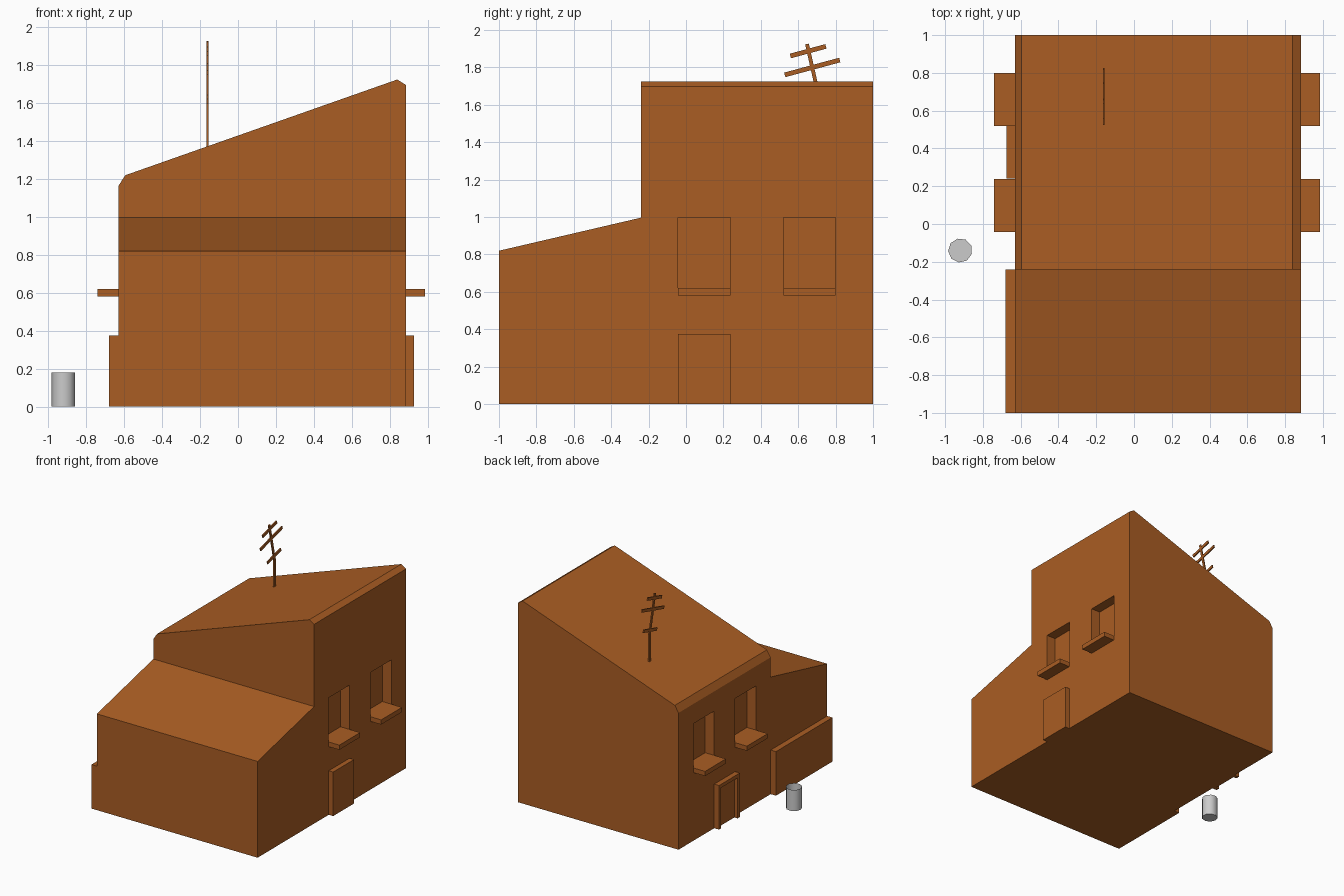
import bpy, bmesh, math
from mathutils import Vector, Matrix

if "Cube" in bpy.data.objects:
    bpy.data.objects.remove(bpy.data.objects["Cube"])

XL, XR = -0.63, 0.885          # house side walls

brown = bpy.data.materials.new("clay_brown")
brown.diffuse_color = (0.40, 0.11, 0.017, 1)
brown.use_nodes = True
brown.node_tree.nodes["Principled BSDF"].inputs["Base Color"].default_value = brown.diffuse_color


def finish(name, bm, mat=brown):
    bmesh.ops.recalc_face_normals(bm, faces=bm.faces[:])
    me = bpy.data.meshes.new(name)
    bm.to_mesh(me)
    bm.free()
    ob = bpy.data.objects.new(name, me)
    bpy.context.collection.objects.link(ob)
    if mat:
        me.materials.append(mat)
    return ob


def add_box(bm, x, y, z):
    """Axis-aligned box from (min, max) ranges."""
    c = Vector([(a + b) / 2 for a, b in (x, y, z)])
    s = [abs(b - a) for a, b in (x, y, z)]
    bmesh.ops.create_cube(bm, size=1, matrix=Matrix.Translation(c) @ Matrix.Diagonal((*s, 1)))


def boxes(name, *ranges):
    bm = bmesh.new()
    for r in ranges:
        add_box(bm, *r)
    return finish(name, bm)


# House: side profile extruded across x, then sliced by the roof slope and its two bevels
side = [(-1, 0), (1, 0), (1, 1.9), (-0.24, 1.9), (-0.24, 0.997), (-1, 0.82)]
bm = bmesh.new()
face = bm.faces.new([bm.verts.new((XL, y, z)) for y, z in side])
ext = bmesh.ops.extrude_face_region(bm, geom=[face])
bmesh.ops.translate(bm, vec=(XR - XL, 0, 0),
                    verts=[g for g in ext["geom"] if isinstance(g, bmesh.types.BMVert)])
roof = [(XL, 1.165), (-0.595, 1.22), (0.84, 1.725), (XR, 1.697)]
for (x0, z0), (x1, z1) in zip(roof, roof[1:]):
    bmesh.ops.bisect_plane(bm, geom=bm.verts[:] + bm.edges[:] + bm.faces[:], dist=1e-5,
                           plane_co=(x0, 0, z0), plane_no=(z0 - z1, 0, x1 - x0), clear_outer=True)
    bmesh.ops.holes_fill(bm, edges=[e for e in bm.edges if e.is_boundary], sides=0)
house = finish("house", bm)

# Window recesses, cut into both side walls
windows = [(-0.043, 0.237), (0.52, 0.80)]
depth = 0.085
cuts = []
for y in windows:
    cuts += [((XL - 0.1, XL + depth), y, (0.62, 0.997)),
             ((XR - depth, XR + 0.1), y, (0.62, 0.997))]
cutter = boxes("window_cutter", *cuts)
cutter.hide_render = True
cutter.hide_viewport = True
mod = house.modifiers.new("windows", "BOOLEAN")
mod.operation = "DIFFERENCE"
mod.solver = "EXACT"
mod.object = cutter

# Window sills
for i, y in enumerate(windows):
    boxes(f"left_sill_{i + 1}", ((-0.74, XL), y, (0.58, 0.62)))
    boxes(f"right_sill_{i + 1}", ((XR, 0.985), y, (0.58, 0.62)))

# Doors: plain slab on the right, framed panel on the left
boxes("right_door", ((XR, 0.927), (-0.043, 0.237), (0, 0.375)))
fx = (-0.675, XL)
boxes("left_door_frame", (fx, (0.24, 0.27), (0, 0.375)), (fx, (0.49, 0.52), (0, 0.375)),
      (fx, (0.27, 0.49), (0.345, 0.375)))
boxes("left_door_panel", ((-0.645, XL), (0.27, 0.49), (0, 0.345)))

# Low thickened wall along the left of the lean-to
boxes("low_wall", ((-0.68, XL), (-1, -0.24), (0, 0.375)))


# Aerial: bent mast with three tilted bars
def bar(bm, a, b, width, x=-0.16, thick=0.01):
    a, b = Vector((x, *a)), Vector((x, *b))
    d = b - a
    rot = Matrix.Rotation(math.atan2(d.z, d.y), 4, "X")
    bmesh.ops.create_cube(bm, size=1, matrix=Matrix.Translation((a + b) / 2) @ rot
                          @ Matrix.Diagonal((thick, d.length, width, 1)))


bm = bmesh.new()
bar(bm, (0.72, 1.36), (0.72, 1.61), 0.02)
bar(bm, (0.72, 1.60), (0.647, 1.925), 0.02)
for y, z, half in ((0.713, 1.635, 0.09), (0.675, 1.80, 0.147), (0.653, 1.887, 0.095)):
    bar(bm, (y - half, z - half * 0.27), (y + half, z + half * 0.27), 0.025)
finish("aerial", bm)

# Open-topped bin, nine-sided
bm = bmesh.new()
ring = [bm.verts.new((-0.92 + 0.064 * math.cos(a), -0.14 + 0.064 * math.sin(a), 0))
        for a in (math.radians(103 + 40 * i) for i in range(9))]
base = bm.faces.new(ring)
ext = bmesh.ops.extrude_face_region(bm, geom=[base], use_keep_orig=True)
bmesh.ops.translate(bm, vec=(0, 0, 0.18),
                    verts=[g for g in ext["geom"] if isinstance(g, bmesh.types.BMVert)])
bmesh.ops.delete(bm, geom=[f for f in bm.faces if f.calc_center_median().z > 0.17],
                 context="FACES_ONLY")
bin_ob = finish("bin", bm, None)
bpy.context.view_layer.objects.active = bin_ob
bin_ob.select_set(True)
bpy.ops.object.shade_smooth_by_angle(angle=math.radians(45))
